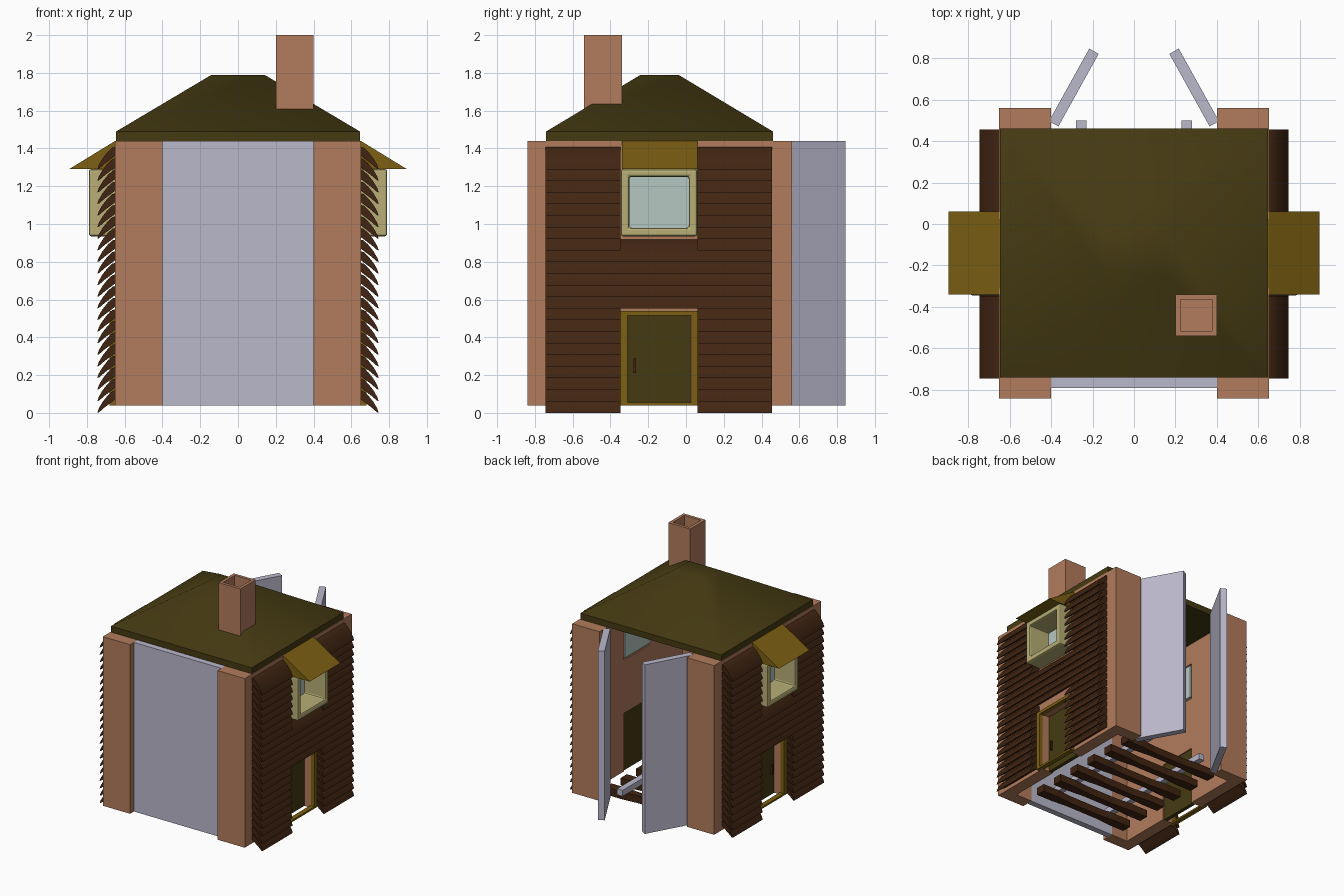
import bpy, bmesh, math
from mathutils import Matrix, Vector

if "Cube" in bpy.data.objects:
    bpy.data.objects.remove(bpy.data.objects["Cube"])


def mat(name, rgb):
    m = bpy.data.materials.new(name)
    m.diffuse_color = (*rgb, 1)
    m.use_nodes = True
    m.node_tree.nodes["Principled BSDF"].inputs["Base Color"].default_value = m.diffuse_color
    return m


BRICK = mat("brick", (0.45, 0.20, 0.107))
GREY = mat("pale_grey", (0.49, 0.48, 0.60))
ROOF = mat("dark_olive", (0.060, 0.042, 0.006))
WOOD = mat("dark_wood", (0.052, 0.018, 0.006))
OCHRE = mat("ochre", (0.20, 0.115, 0.006))
CREAM = mat("cream", (0.48, 0.43, 0.18))
GLASS = mat("glass", (0.47, 0.57, 0.54))


def finish(name, bm, material, smooth=None):
    bmesh.ops.recalc_face_normals(bm, faces=bm.faces)
    me = bpy.data.meshes.new(name)
    bm.to_mesh(me)
    bm.free()
    me.materials.append(material)
    ob = bpy.data.objects.new(name, me)
    bpy.context.collection.objects.link(ob)
    if smooth:
        bpy.ops.object.select_all(action='DESELECT')
        ob.select_set(True)
        bpy.context.view_layer.objects.active = ob
        bpy.ops.object.shade_smooth_by_angle(angle=math.radians(smooth))
    return ob


def add_box(bm, x0, x1, y0, y1, z0, z1):
    size = Matrix.Diagonal((abs(x1 - x0), abs(y1 - y0), abs(z1 - z0), 1))
    mid = Matrix.Translation(((x0 + x1) / 2, (y0 + y1) / 2, (z0 + z1) / 2))
    return bmesh.ops.create_cube(bm, size=1, matrix=mid @ size)["verts"]


def boxes(name, material, *dims):
    bm = bmesh.new()
    for d in dims:
        add_box(bm, *d)
    return finish(name, bm, material)


def extrude_y(bm, profile, y0, y1):
    """Closed (x, z) profile swept along y."""
    a = [bm.verts.new((x, y0, z)) for x, z in profile]
    b = [bm.verts.new((x, y1, z)) for x, z in profile]
    n = len(profile)
    for i in range(n):
        j = (i + 1) % n
        bm.faces.new((a[i], a[j], b[j], b[i]))
    bm.faces.new(a)
    bm.faces.new(b[::-1])


def tube(name, material, outer, inner, depth, place, smooth=None):
    """Stepped square rings: outer and inner (u0, u1, v0, v1) along depth (w0, w1)."""
    bm = bmesh.new()
    rings = []
    for (u0, u1, v0, v1), w in ((outer, depth[0]), (outer, depth[1]),
                                (inner, depth[1]), (inner, depth[0])):
        rings.append([bm.verts.new(place(u, v, w)) for u, v in
                      ((u0, v0), (u1, v0), (u1, v1), (u0, v1))])
    for k in range(4):
        r, q = rings[k], rings[(k + 1) % 4]
        for i in range(4):
            bm.faces.new((r[i], r[(i + 1) % 4], q[(i + 1) % 4], q[i]))
    return finish(name, bm, material, smooth)


Z0, Z1 = 0.04, 1.44
PLANK = [(0.645, 0.12), (0.665, 0.115), (0.69, 0.092), (0.717, 0.058), (0.737, 0.024),
         (0.745, 0.0), (0.735, 0.004), (0.705, 0.03), (0.645, 0.075)]
ROWS, STEP = 22, 0.0614

for s, side in ((1, "right"), (-1, "left")):
    # Brick side wall with door and window openings, plus corner piers
    a, b = 0.55 * s, 0.65 * s
    boxes(side + "_wall", BRICK,
          (a, b, -0.84, -0.31, Z0, Z1), (a, b, 0.025, 0.56, Z0, Z1),
          (a, b, -0.31, 0.025, 0.52, 0.96), (a, b, -0.31, 0.025, 1.265, Z1),
          (0.40 * s, a, -0.84, -0.74, Z0, Z1), (0.40 * s, a, 0.46, 0.56, Z0, Z1))

    # Overlapping siding boards, split around the door and the window
    bm = bmesh.new()
    for i in range(ROWS):
        z = i * STEP
        prof = [(x * s, z + h) for x, h in PLANK]
        if z < 0.53 or z > 0.84:
            extrude_y(bm, prof, -0.745, -0.348)
            extrude_y(bm, prof, 0.06, 0.455)
        else:
            extrude_y(bm, prof, -0.745, 0.455)
    finish(side + "_siding", bm, WOOD, 40)

    # Door, its frame and handle
    boxes(side + "_door", ROOF, (0.56 * s, 0.59 * s, -0.31, 0.025, Z0, 0.52))
    boxes(side + "_door_handle", WOOD, (0.59 * s, 0.605 * s, -0.278, -0.265, 0.21, 0.29))
    tube(side + "_door_frame", OCHRE, (-0.347, 0.06, Z0, 0.54), (-0.31, 0.028, 0.055, 0.515),
         (0.64, 0.68), lambda u, v, w: (w * s, u, v))

    # Deep window box with glass at the back
    frame = tube(side + "_window_frame", CREAM, (-0.345, 0.06, 0.935, 1.29),
                 (-0.30, 0.015, 0.98, 1.25), (0.56, 0.79), lambda u, v, w: (w * s, u, v))
    bev = frame.modifiers.new("soft_edge", 'BEVEL')
    bev.width, bev.segments = 0.012, 2
    boxes(side + "_window_glass", GLASS, (0.545 * s, 0.60 * s, -0.302, 0.017, 0.978, 1.252))

    # Sloped awning above the window
    bm = bmesh.new()
    extrude_y(bm, [(0.64 * s, 1.44), (0.65 * s, 1.44), (0.895 * s, 1.29), (0.64 * s, 1.29)],
              -0.34, 0.06)
    finish(side + "_awning", bm, OCHRE)

    # Open rear door leaf
    bm = bmesh.new()
    add_box(bm, 0, 0.40, -0.026, 0.026, Z0, Z1)
    ang = math.radians(119 if s > 0 else 61)
    bm.transform(Matrix.Translation((0.387 * s, 0.483, 0)) @ Matrix.Rotation(ang, 4, 'Z'))
    finish(side + "_rear_door", bm, GREY)

    # Floor rail
    boxes(side + "_rail", GREY, (0.23 * s, 0.28 * s, -0.70, 0.50, 0.10, 0.15))

# Closed front panel
boxes("front_panel", GREY, (-0.40, 0.40, -0.79, -0.74, Z0, Z1))

# Cross beams under the rails, slimmer in the middle
bm = bmesh.new()
for i in range(6):
    y = -0.60 + i * 0.20
    add_box(bm, -0.43, 0.43, y - 0.04, y + 0.04, 0.04, 0.10)
long_edges = [e for e in bm.edges
              if abs(e.verts[0].co.x - e.verts[1].co.x) > 0.5]
bmesh.ops.subdivide_edges(bm, edges=long_edges, cuts=5, use_grid_fill=True)
for v in bm.verts:
    if abs(v.co.x) < 0.2:
        row = -0.60 + round((v.co.y + 0.60) / 0.20) * 0.20
        v.co.y = row + (v.co.y - row) * 0.7
finish("cross_beams", bm, WOOD)

# Hipped roof with a flat top
bm = bmesh.new()
rings = []
for hx, hy, z in ((0.645, 0.60, 1.44), (0.645, 0.60, 1.49), (0.14, 0.10, 1.79)):
    rings.append([bm.verts.new((x * hx, y * hy - 0.14, z))
                  for x, y in ((-1, -1), (1, -1), (1, 1), (-1, 1))])
for r, q in zip(rings, rings[1:]):
    for i in range(4):
        bm.faces.new((r[i], r[(i + 1) % 4], q[(i + 1) % 4], q[i]))
bm.faces.new(rings[0])
bm.faces.new(rings[-1])
finish("roof", bm, ROOF, 45)

# Hollow chimney
tube("chimney", BRICK, (0.20, 0.40, -0.54, -0.34), (0.225, 0.375, -0.515, -0.365),
     (1.56, 2.0), lambda u, v, w: (u, v, w))
boxes("chimney_floor", BRICK, (0.22, 0.38, -0.52, -0.36, 1.70, 1.72))
